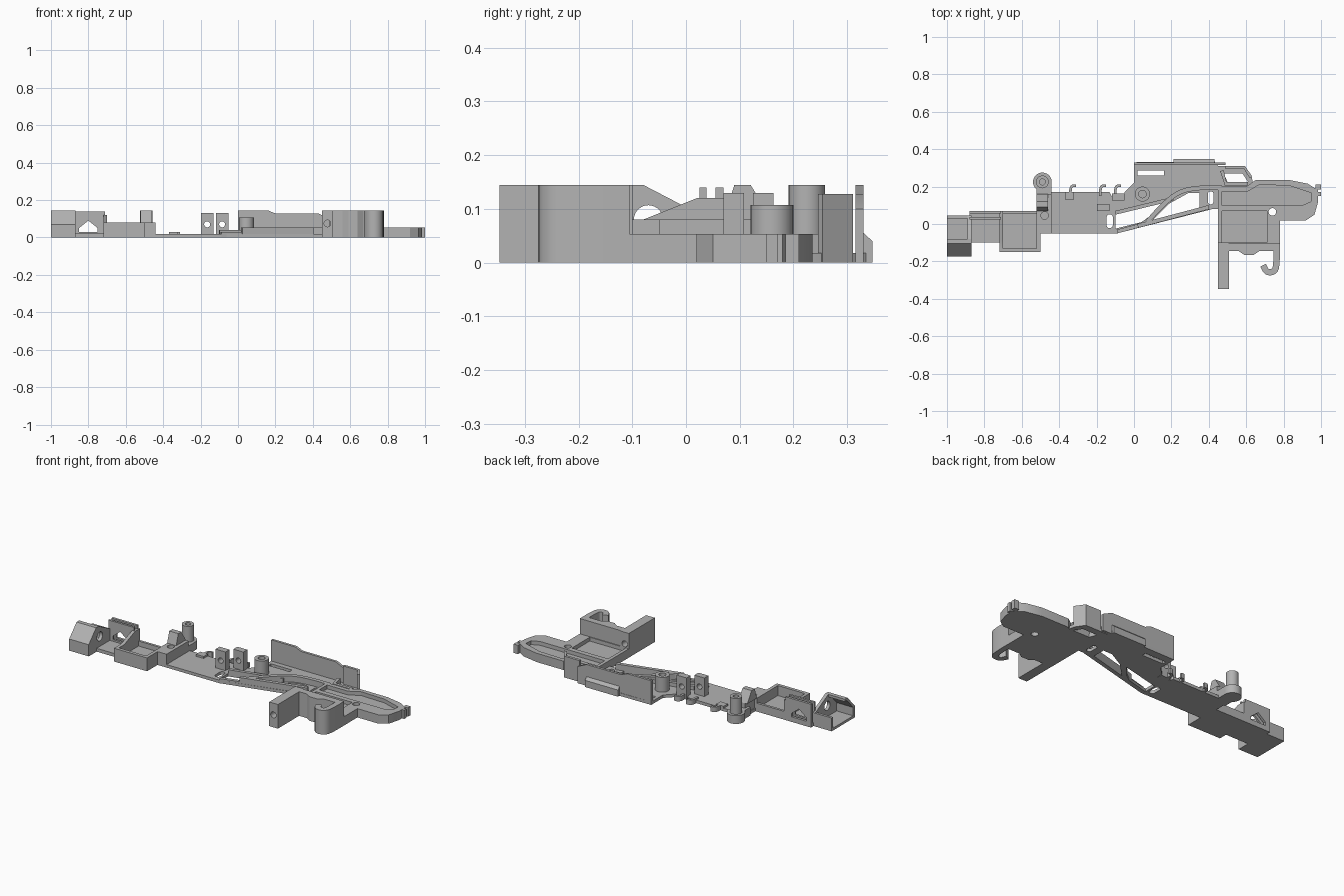
import bpy
import bmesh
import math
from mathutils import Vector

if "Cube" in bpy.data.objects:
    bpy.data.objects.remove(bpy.data.objects["Cube"], do_unlink=True)

grey = bpy.data.materials.new("plain grey")
grey.use_nodes = True
grey.diffuse_color = (0.45, 0.45, 0.45, 1)
grey.node_tree.nodes["Principled BSDF"].inputs["Base Color"].default_value = grey.diffuse_color
parts = []


def prism(name, outline, span, holes=(), axis="z"):
    """Extrude an outline with holes along an axis."""
    place = {"z": lambda u, v, w: (u, v, w),
             "x": lambda u, v, w: (w, u, v),
             "y": lambda u, v, w: (u, w, v)}[axis]
    low, high = span
    bm = bmesh.new()
    for loop in (outline, *holes):
        verts = [bm.verts.new(place(u, v, low)) for u, v in loop]
        for i, vert in enumerate(verts):
            bm.edges.new((verts[i - 1], vert))
    bmesh.ops.triangle_fill(bm, edges=bm.edges[:], use_beauty=True, use_dissolve=False)
    grown = bmesh.ops.extrude_face_region(bm, geom=bm.faces[:], use_keep_orig=True)
    moved = [g for g in grown["geom"] if isinstance(g, bmesh.types.BMVert)]
    bmesh.ops.translate(bm, verts=moved, vec=place(0, 0, high - low))
    bmesh.ops.recalc_face_normals(bm, faces=bm.faces[:])
    mesh = bpy.data.meshes.new(name)
    bm.to_mesh(mesh)
    bm.free()
    mesh.materials.append(grey)
    obj = bpy.data.objects.new(name, mesh)
    bpy.context.collection.objects.link(obj)
    parts.append(obj)
    return obj


def rect(xs, ys):
    return [(xs[0], ys[0]), (xs[1], ys[0]), (xs[1], ys[1]), (xs[0], ys[1])]


def circle(x, y, radius, count=28):
    turns = [math.tau * i / count for i in range(count)]
    return [(x + radius * math.cos(t), y + radius * math.sin(t)) for t in turns]


def slot(x, y, radius, half):
    """Upright rounded slot."""
    return [(u, v + (half if v >= y else -half)) for u, v in circle(x, y, radius)]


def box(name, xs, ys, zs, holes=()):
    return prism(name, rect(xs, ys), zs, holes)


def rail(name, path, width, zs, rounds=2):
    """Ribbon wall following a smoothed path."""
    pts = [Vector(p) for p in path]
    for _ in range(rounds):
        cut = [pts[0]]
        for a, b in zip(pts, pts[1:]):
            cut += [a.lerp(b, 0.25), a.lerp(b, 0.75)]
        pts = cut + [pts[-1]]
    left, right = [], []
    for i, p in enumerate(pts):
        way = (pts[min(i + 1, len(pts) - 1)] - pts[max(i - 1, 0)]).normalized()
        side = Vector((-way.y, way.x)) * width / 2
        left.append(tuple(p + side))
        right.append(tuple(p - side))
    return prism(name, left + right[::-1], zs)


# Hollow end housing with sloping front roof
prism("housing_shell", [(-0.175, 0), (-0.175, 0.07), (-0.105, 0.145), (-0.08, 0.145),
      (-0.08, 0.13), (-0.1, 0.13), (-0.16, 0.065), (-0.16, 0.015), (0.03, 0.015),
      (0.03, 0.08), (0.045, 0.08), (0.045, 0)], (-1, -0.87), axis="x")
prism("housing_end_plate", [(-0.175, 0), (-0.175, 0.07), (-0.105, 0.145), (-0.08, 0.145),
      (0.045, 0.08), (0.045, 0)], (-0.89, -0.87), [circle(-0.07, 0.08, 0.027)], axis="x")

# Bracket between housing and tray
box("bracket_floor", (-0.88, -0.7), (-0.1, 0.07), (0, 0.02))
window = [(-0.85, 0.03), (-0.75, 0.03), (-0.75, 0.05), (-0.8, 0.09), (-0.85, 0.05)]
for label, ys in (("inner", (0.025, 0.038)), ("outer", (0.055, 0.07))):
    prism(f"bracket_{label}_wall", rect((-0.88, -0.71), (0, 0.14)), ys, [window], axis="y")
prism("bracket_side_wall", [(-0.15, 0), (0.07, 0), (0.07, 0.12), (0.02, 0.12),
      (-0.08, 0.08), (-0.15, 0.08)], (-0.72, -0.7), axis="x")

# Open tray
box("tray_floor", (-0.71, -0.5), (-0.15, 0.07), (0, 0.02))
box("tray_front_wall", (-0.71, -0.5), (-0.15, -0.13), (0, 0.08))
box("tray_right_wall", (-0.52, -0.5), (-0.15, 0.07), (0, 0.08))
box("tray_back_wall", (-0.71, -0.5), (0.055, 0.07), (0, 0.05))

# Cross block with raised tab and screw boss
box("cross_block", (-0.505, -0.44), (-0.05, 0.16), (0, 0.08), [circle(-0.478, 0.045, 0.02)])
prism("cross_tab", [(0.07, 0.08), (0.09, 0.145), (0.12, 0.145), (0.16, 0.08)],
      (-0.52, -0.46), axis="x")
box("boss_neck", (-0.52, -0.44), (0.13, 0.22), (0, 0.05))
boss = (-0.49, 0.225)
prism("boss_base", circle(*boss, 0.05), (0, 0.05))
prism("boss_tube", circle(*boss, 0.034), (0.05, 0.145), [circle(*boss, 0.016)])

# Thin central plate with truss windows
left_window = [(-0.1, -0.025), (0.04, 0.01), (0.11, 0.06), (0.18, 0.12), (-0.1, 0.05)]
lower_window = [(0.1, 0.02), (0.35, 0.085), (0.35, 0.165), (0.29, 0.165), (0.19, 0.11)]
clip_gap = [(0.48, 0.27), (0.58, 0.27), (0.61, 0.225), (0.5, 0.225)]
prism("central_plate", [(-0.51, -0.05), (-0.09, -0.05), (0.42, 0.08), (0.5, 0.08),
      (0.5, 0.2), (0.64, 0.2), (0.63, 0.25), (0.59, 0.31), (0.45, 0.31), (0.43, 0.335),
      (0, 0.33), (0, 0.22), (-0.05, 0.17), (-0.05, 0.13), (-0.11, 0.13), (-0.13, 0.17),
      (-0.51, 0.17)], (0, 0.018),
      [left_window, lower_window, clip_gap, slot(-0.13, 0.015, 0.017, 0.02),
       slot(0.41, 0.14, 0.015, 0.02), rect((0.02, 0.16), (0.26, 0.285))])
box("plate_ridge", (-0.37, -0.32), (0.13, 0.17), (0, 0.03))
rail("front_strut", [(0.02, -0.01), (0.4, 0.09)], 0.022, (0, 0.053), 0)
rail("low_front_strut", [(-0.09, -0.04), (0.03, -0.008)], 0.02, (0, 0.028), 0)
rail("upper_strut", [(-0.1, 0.06), (0.21, 0.135)], 0.02, (0, 0.04), 0)
rail("curved_rib", [(0.07, 0.01), (0.15, 0.1), (0.24, 0.175), (0.35, 0.195), (0.47, 0.195)],
     0.024, (0, 0.053))

# Small hooks along the back edge
for x in (-0.34, -0.18, -0.1):
    rail("back_hook", [(x, 0.15), (x, 0.19), (x + 0.01, 0.205), (x + 0.03, 0.205)],
         0.014, (0, 0.03))

# Pair of drilled lugs and the mounting post
for label, x, y in (("left", -0.165, 0.07), ("right", -0.085, 0.125)):
    prism(f"{label}_lug", rect((x - 0.033, x + 0.033), (0, 0.13)), (y, y + 0.038),
          [circle(x, 0.07, 0.016)], axis="y")
prism("mounting_post", circle(0.045, 0.16, 0.04), (0.01, 0.107), [circle(0.045, 0.16, 0.02)])

# Back panel with stepped top, ledge and slanted clip
prism("back_panel", [(0, 0), (0.49, 0), (0.49, 0.1), (0.43, 0.128), (0.2, 0.128),
      (0.16, 0.145), (0, 0.145)], (0.315, 0.33), axis="y")
prism("back_ledge", [(0.325, 0), (0.347, 0), (0.347, 0.04), (0.325, 0.06)],
      (0.21, 0.43), axis="x")
rail("clip_wall", [(0.49, 0.303), (0.59, 0.303), (0.625, 0.25)], 0.016, (0, 0.128), 0)
rail("clip_rail", [(0.47, 0.285), (0.49, 0.215), (0.61, 0.215)], 0.02, (0, 0.053), 0)

# Right hand recessed plate
end_shape = [(0.45, -0.11), (0.78, -0.11), (0.78, 0.02), (0.92, 0.02), (0.965, 0.05),
             (0.985, 0.12), (0.985, 0.18), (0.93, 0.215), (0.83, 0.235), (0.65, 0.235),
             (0.6, 0.2), (0.45, 0.2)]
pin_hole = circle(0.74, 0.065, 0.02)
prism("end_plate", end_shape, (0, 0.03), [pin_hole])
recess = [(0.47, 0.1), (0.9, 0.1), (0.945, 0.12), (0.95, 0.165), (0.83, 0.205),
          (0.67, 0.21), (0.61, 0.175), (0.47, 0.175)]
well = rect((0.47, 0.71), (-0.1, 0.07))
prism("end_rim", end_shape, (0.03, 0.053), [recess, well, pin_hole])
for ys in ((0.15, 0.17), (0.185, 0.21)):
    box("tip_clip", (0.97, 1), ys, (0, 0.053))

# Tall block with drilled arm and curled hook
prism("arm", rect((0.45, 0.508), (0, 0.145)), (-0.347, -0.1),
      [circle(0.478, 0.075, 0.018)], axis="y")
prism("block_wall", [(0.5, -0.145), (0.56, -0.145), (0.59, -0.165), (0.64, -0.165),
      (0.67, -0.145), (0.78, -0.145), (0.78, -0.105), (0.5, -0.105)], (0, 0.145))
rail("curled_hook", [(0.763, -0.12), (0.763, -0.2), (0.755, -0.255), (0.71, -0.26),
     (0.69, -0.22)], 0.034, (0, 0.145))

# Smooth only the rounded walls
bpy.ops.object.select_all(action="DESELECT")
for part in parts:
    part.select_set(True)
bpy.context.view_layer.objects.active = parts[0]
bpy.ops.object.shade_smooth_by_angle(angle=math.radians(30))
